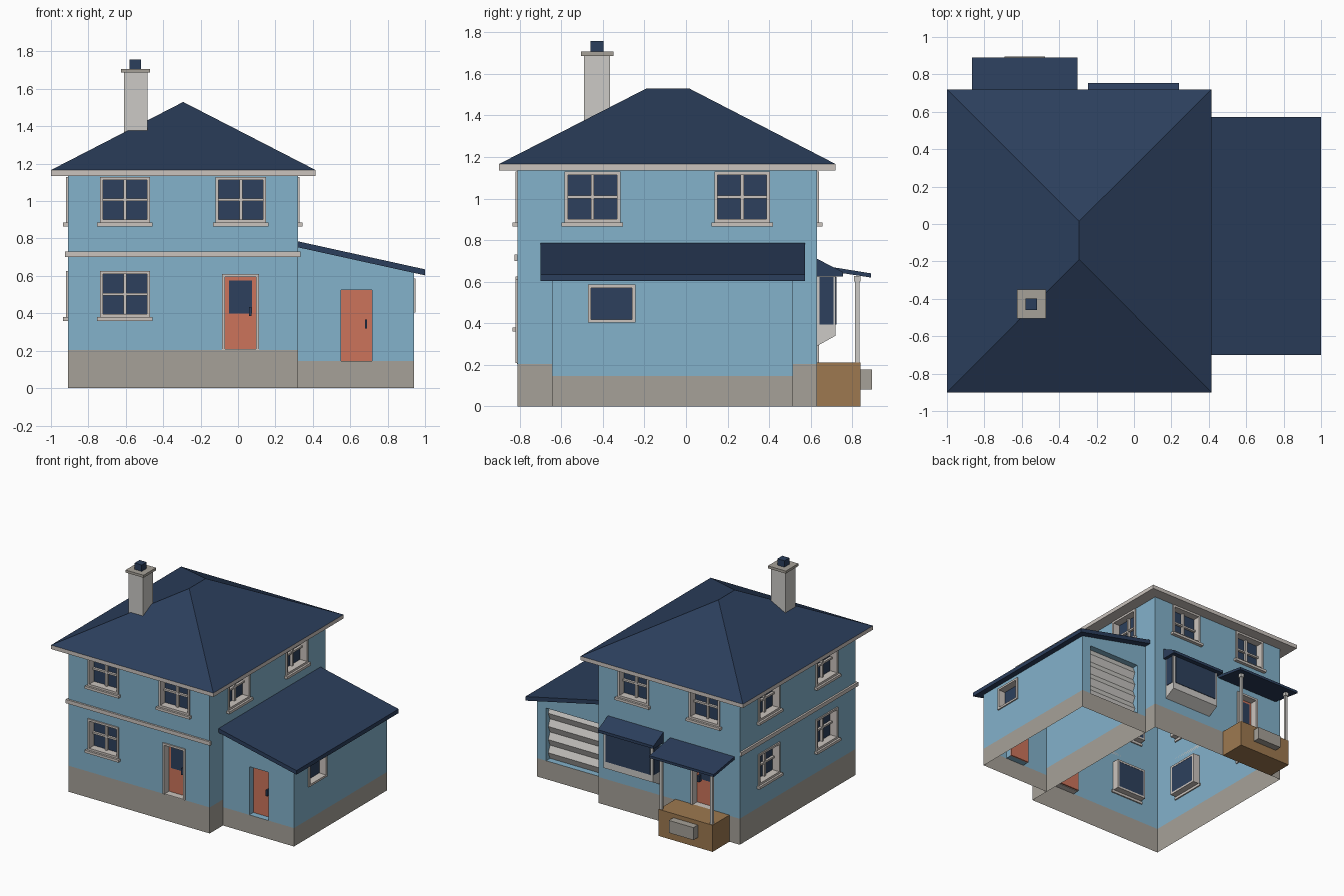
import bpy, bmesh
from mathutils import Vector

if "Cube" in bpy.data.objects:
    bpy.data.objects.remove(bpy.data.objects["Cube"])


def material(name, hexa):
    m = bpy.data.materials.new(name)
    c = [int(hexa[i:i + 2], 16) / 255 for i in (0, 2, 4)]
    m.diffuse_color = [((v + .055) / 1.055) ** 2.4 if v > .04 else v / 12.92 for v in c] + [1]
    m.use_nodes = True
    m.node_tree.nodes["Principled BSDF"].inputs["Base Color"].default_value = m.diffuse_color
    return m


WALL = material("blue_wall", "83B2CB")
STONE = material("stone", "A6A198")
ROOF = material("roof_navy", "2B3E5C")
GLASS = material("glass_navy", "2D405D")
TRIM = material("trim", "CBC4BE")
PALE = material("pale_grey", "CCCAC6")
DOOR = material("door_red", "CC745B")
WOOD = material("porch_wood", "9D7950")


def finish(name, bm, *mats):
    bmesh.ops.remove_doubles(bm, verts=bm.verts, dist=1e-5)
    bmesh.ops.recalc_face_normals(bm, faces=bm.faces)
    me = bpy.data.meshes.new(name)
    bm.to_mesh(me)
    bm.free()
    for m in mats:
        me.materials.append(m)
    ob = bpy.data.objects.new(name, me)
    bpy.context.collection.objects.link(ob)
    return ob


def boxes(name, mat, *pairs):
    """One object made of boxes given by opposite corners."""
    me_all = bmesh.new()
    for a, b in pairs:
        a, b = Vector(a), Vector(b)
        r = bmesh.ops.create_cube(me_all, size=1)
        for v in r["verts"]:
            v.co = (a + b) / 2 + v.co * Vector(map(abs, b - a))
    bmesh.ops.recalc_face_normals(me_all, faces=me_all.faces)
    me = bpy.data.meshes.new(name)
    me_all.to_mesh(me)
    me_all.free()
    me.materials.append(mat)
    ob = bpy.data.objects.new(name, me)
    bpy.context.collection.objects.link(ob)


def prism(name, mat, profile, lo, hi, axis):
    """Extrude a profile along x (profile is y,z) or y (profile is x,z)."""
    bm = bmesh.new()
    pt = (lambda p, t: (t, p[0], p[1])) if axis == "x" else (lambda p, t: (p[0], t, p[1]))
    ends = [[bm.verts.new(pt(p, t)) for p in profile] for t in (lo, hi)]
    n = len(profile)
    for e in ends:
        bm.faces.new(e)
    for i in range(n):
        j = (i + 1) % n
        bm.faces.new((ends[0][i], ends[0][j], ends[1][j], ends[1][i]))
    finish(name, bm, mat)


# Wall planes: map (along, height, outward) to space
def side_x(x, s):
    return lambda u, z, d: (x + s * d, u, z)


def side_y(y, s):
    return lambda u, z, d: (u, y + s * d, z)


FRONT, BACK = side_y(-.81, -1), side_y(.63, 1)
LEFT, RIGHT = side_x(-.91, -1), side_x(.32, 1)
A_FRONT, A_BACK, A_RIGHT = side_y(-.645, -1), side_y(.515, 1), side_x(.94, 1)
DEPTH = -.05


def add_wall(bm, P, u0, u1, top, base, holes, reveal=False):
    """Grid wall that skips the openings; lower band gets the stone colour."""
    us = sorted({u0, u1, *[h[0] for h in holes], *[h[1] for h in holes]})
    zs = sorted({0, base, 9, *[h[2] for h in holes], *[h[3] for h in holes]})
    for a, b in zip(us, us[1:]):
        for c, e in zip(zs, zs[1:]):
            if any(h[0] <= a and b <= h[1] and h[2] <= c and e <= h[3] for h in holes):
                continue
            za, zb = (top(a), top(b)) if e == 9 else (e, e)
            f = bm.faces.new([bm.verts.new(P(*q, 0)) for q in ((a, c), (b, c), (b, zb), (a, za))])
            f.material_index = int(e <= base)
    if reveal:
        for a, b, c, e in holes:
            ring = [(a, c), (b, c), (b, e), (a, e)]
            for p, q in zip(ring, ring[1:] + ring[:1]):
                bm.faces.new([bm.verts.new(P(*k)) for k in
                              ((*p, 0), (*q, 0), (*q, DEPTH), (*p, DEPTH))])


def frame(P, name, a, b, c, e, w=.016, bottom=True):
    bars = [((a, c), (a + w, e)), ((b - w, c), (b, e)), ((a + w, e - w), (b - w, e))]
    if bottom:
        bars.append(((a + w, c), (b - w, c + w)))
    boxes(name, TRIM, *[(P(*p, DEPTH - .01), P(*q, .01)) for p, q in bars])


def window(P, name, u, z):
    a, b, e = u - .134, u + .134, z + .245
    frame(P, name + "_frame", a, b, z, e)
    boxes(name + "_glass", GLASS, (P(a + .01, z + .01, DEPTH - .008), P(b - .01, e - .01, DEPTH)))
    m = (z + e) / 2
    boxes(name + "_bars_and_sill", TRIM,
          (P(u - .008, z, DEPTH), P(u + .008, e - .01, -.03)),
          (P(a + .01, m - .007, DEPTH), P(b - .01, m + .007, -.031)),
          (P(a - .014, z - .02, -.01), P(b + .014, z, .026)))
    return (a + .008, b - .008, z + .005, e - .008)


def panel_door(P, name, u):
    a, b, c, e = u - .098, u + .098, .208, .61
    frame(P, name + "_frame", a, b, c, e, bottom=False)
    boxes(name, DOOR, (P(a + .01, c, DEPTH - .012), P(b - .01, e - .01, DEPTH)))
    boxes(name + "_glass", GLASS, (P(u - .062, .4, DEPTH), P(u + .062, .575, DEPTH + .004)))
    boxes(name + "_handle", GLASS, (P(u + .045, .385, DEPTH), P(u + .06, .435, -.02)))
    boxes(name + "_threshold", TRIM, (P(a, c - .004, DEPTH), P(b, c + .002, .004)))
    return (a + .008, b - .008, c, e - .008)


# Main house walls with windows and doors
UP, LOW = .885, .38
f_holes = [window(FRONT, "front_window", u, z) for u, z in ((-.605, UP), (.015, UP), (-.605, LOW))]
f_holes.append(panel_door(FRONT, "front_door", .013))
b_holes = [window(BACK, "back_window", u, UP) for u in (-.605, .015)]
b_holes.append(panel_door(BACK, "back_door", -.585))
l_holes = [window(LEFT, "left_window", u, z) for u in (-.45, .27) for z in (UP, LOW)]
r_holes = [window(RIGHT, "right_window", u, UP) for u in (-.45, .27)]
bm = bmesh.new()
for P, lo, hi, holes in ((FRONT, -.91, .32, f_holes), (BACK, -.91, .32, b_holes),
                         (LEFT, -.81, .63, l_holes), (RIGHT, -.81, .63, r_holes)):
    add_wall(bm, P, lo, hi, lambda u: 1.14, .205, holes)
finish("house_walls", bm, WALL, STONE)

# Trim band on the front and left
boxes("floor_band", TRIM, ((-.925, -.825, .7), (.335, -.81, .73)),
      ((-.925, -.81, .7), (-.91, .63, .73)))

# Hipped roof and eaves
boxes("eaves", TRIM, ((-1, -.9, 1.135), (.415, .72, 1.166)))
bm = bmesh.new()
c = [bm.verts.new(p) for p in ((-1, -.9, 1.166), (.415, -.9, 1.166), (.415, .72, 1.166), (-1, .72, 1.166))]
r0, r1 = bm.verts.new((-.293, -.19, 1.53)), bm.verts.new((-.293, .015, 1.53))
for f in ((c[0], c[1], r0), (c[1], c[2], r1, r0), (c[2], c[3], r1), (c[3], c[0], r0, r1), c[::-1]):
    bm.faces.new(f)
finish("main_roof", bm, ROOF)

# Chimney
boxes("chimney", PALE, ((-.61, -.49, 1.2), (-.485, -.365, 1.69)))
boxes("chimney_cap", STONE, ((-.626, -.505, 1.687), (-.47, -.349, 1.707)))
boxes("chimney_pot", ROOF, ((-.58, -.459, 1.707), (-.518, -.397, 1.757)))

# Side annex
slope = lambda x: .757 - .22 * (x - .32)
bm = bmesh.new()
add_wall(bm, A_FRONT, .32, .94, slope, .145, [(.55, .717, .145, .525)], True)
add_wall(bm, A_BACK, .32, .94, slope, .145, [(.4, .86, .145, .56)], True)
add_wall(bm, A_RIGHT, -.645, .515, lambda u: slope(.94), .145, [(-.465, -.25, .41, .58)])
finish("annex_walls", bm, WALL, STONE)
prism("annex_roof", ROOF, [(.32, .785), (1, .635), (1, .603), (.32, .753)], -.7, .572, "y")
boxes("annex_door", DOOR, (A_FRONT(.55, .145, DEPTH - .012), A_FRONT(.717, .525, DEPTH)))
boxes("annex_door_handle", GLASS, (A_FRONT(.678, .32, DEPTH), A_FRONT(.69, .367, -.02)))
frame(A_RIGHT, "annex_window_frame", -.472, -.243, .403, .586)
boxes("annex_window_glass", GLASS, (A_RIGHT(-.46, .41, DEPTH - .008), A_RIGHT(-.25, .58, DEPTH)))

# Garage door with folded slats
n = 8
zig = [(.515 + DEPTH + (.022 if i % 2 else 0), .145 + .415 * i / n) for i in range(n + 1)]
prism("garage_door", PALE, zig + [(.45, .56), (.45, .145)], .4, .86, "x")

# Bay window
prism("bay_body", PALE, [(.63, .29), (.72, .34), (.72, .63), (.63, .63)], -.215, .215, "x")
boxes("bay_glass", GLASS, ((-.195, .72, .395), (.195, .724, .622)),
      ((-.219, .642, .395), (-.215, .71, .622)), ((.215, .642, .395), (.219, .71, .622)))
prism("bay_roof", ROOF, [(.63, .71), (.755, .647), (.755, .625), (.63, .625)], -.245, .24, "x")

# Back porch
boxes("porch_deck", WOOD, ((-.82, .63, 0), (-.35, .84, .21)))
boxes("porch_step", STONE, ((-.692, .84, .08), (-.477, .896, .178)))
for x in (-.805, -.365):
    boxes("porch_post", PALE, ((x - .01, .814, .21), (x + .01, .834, .6)),
          ((x - .015, .809, .6), (x + .015, .839, .628)))
prism("porch_roof", ROOF, [(.63, .682), (.89, .64), (.89, .62), (.63, .66)], -.865, -.303, "x")
